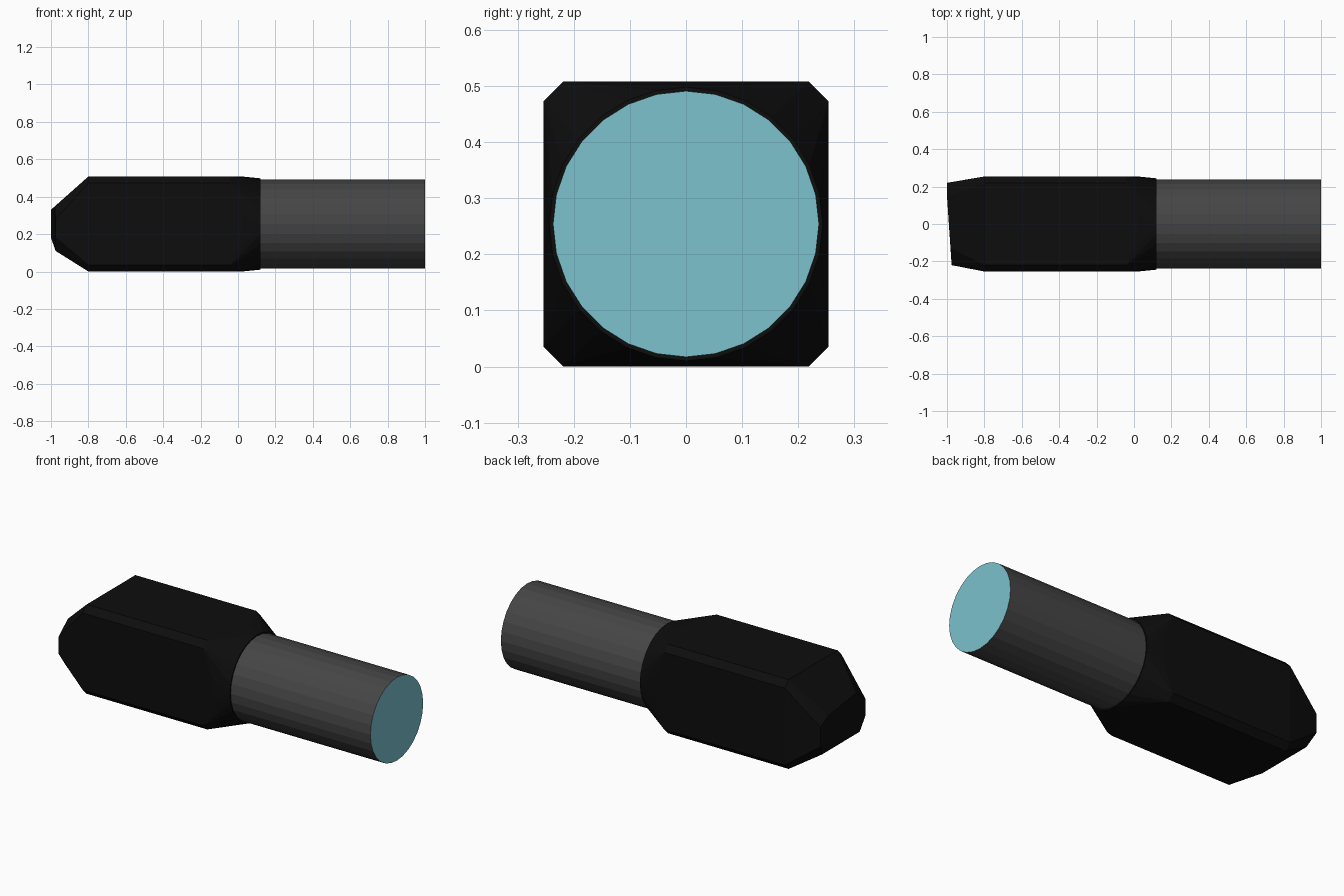
import bpy, bmesh
from math import sin, cos, pi

if "Cube" in bpy.data.objects:
    bpy.data.objects.remove(bpy.data.objects["Cube"])

CZ = 0.254   # height of the long axis
H = 0.254    # half width of the square body
C = 0.219    # where the corner chamfers start
SEG = 28


def material(name, rgb):
    m = bpy.data.materials.new(name)
    m.diffuse_color = (*rgb, 1)
    m.use_nodes = True
    m.node_tree.nodes["Principled BSDF"].inputs["Base Color"].default_value = m.diffuse_color
    return m


def finish(name, bm, mats):
    bmesh.ops.recalc_face_normals(bm, faces=bm.faces)
    me = bpy.data.meshes.new(name)
    bm.to_mesh(me)
    bm.free()
    ob = bpy.data.objects.new(name, me)
    bpy.context.collection.objects.link(ob)
    for m in mats:
        me.materials.append(m)
    return ob


def circle(x, r):
    return [(x, r * sin(2 * pi * i / SEG), CZ + r * cos(2 * pi * i / SEG))
            for i in range(SEG)]


def mirrored(x, a, b):
    # four-way mirrored points on all sides of the square section
    return [(x, sy * p, CZ + sz * q) for p, q in ((a, b), (b, a))
            for sy in (-1, 1) for sz in (-1, 1)]


black = material("black", (0.004, 0.004, 0.004))
dark_grey = material("dark_grey", (0.06, 0.06, 0.06))
blue = material("blue", (0.2, 0.54, 0.61))

# Plug body: chamfered square bar, wedge nose, rounded shoulder at the sleeve
nose = [(-1, 0.15, 0.33), (-1, 0.218, 0.29), (-1, 0.22, 0.18), (-0.975, 0.17, 0.11),
        (-0.975, -0.17, 0.11), (-0.975, -0.22, 0.18), (-0.975, -0.22, 0.28),
        (-0.98, -0.13, 0.345)]
points = (nose + mirrored(-0.8, C, H) + mirrored(-0.04, C, H)
          + mirrored(0.02, 0.06, H) + circle(0.12, 0.244))
bm = bmesh.new()
for p in points:
    bm.verts.new(p)
hull = bmesh.ops.convex_hull(bm, input=bm.verts[:])
loose = [v for v in bm.verts if not v.link_faces]
bmesh.ops.delete(bm, geom=loose, context='VERTS')
bmesh.ops.dissolve_limit(bm, angle_limit=0.01, verts=bm.verts[:], edges=bm.edges[:])
finish("plug_body", bm, [black])

# Round sleeve with a coloured end face
bm = bmesh.new()
rings = [[bm.verts.new(p) for p in circle(x, 0.237)] for x in (0.1, 1.0)]
for i in range(SEG):
    j = (i + 1) % SEG
    bm.faces.new((rings[0][i], rings[0][j], rings[1][j], rings[1][i]))
bm.faces.new(rings[0])
bm.faces.new(rings[1]).material_index = 1
finish("sleeve", bm, [dark_grey, blue])
